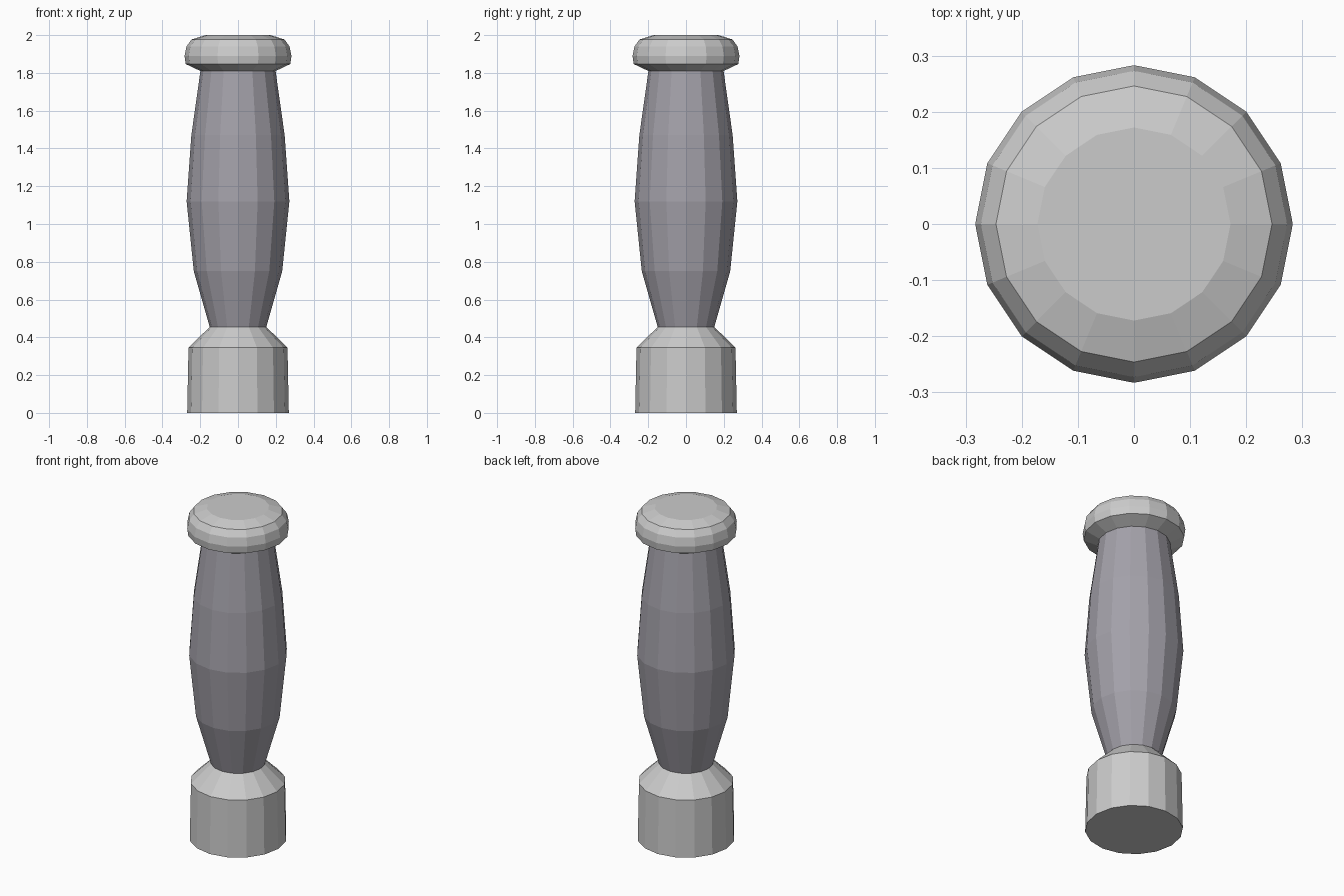
import bpy, bmesh
from math import cos, sin, pi

if "Cube" in bpy.data.objects:
    bpy.data.objects.remove(bpy.data.objects["Cube"])

SIDES = 16


def material(name, rgb):
    mat = bpy.data.materials.new(name)
    mat.diffuse_color = (*rgb, 1)
    mat.use_nodes = True
    mat.node_tree.nodes["Principled BSDF"].inputs["Base Color"].default_value = mat.diffuse_color
    return mat


def turned(name, points, mat, close_bottom=False, close_top=False):
    """Flat-shaded lathe shape from (radius, height) points, ends closed on request."""
    bm = bmesh.new()
    rings = [[bm.verts.new((r * cos(2 * pi * i / SIDES), r * sin(2 * pi * i / SIDES), z))
              for i in range(SIDES)] for r, z in points]
    for a, b in zip(rings, rings[1:]):
        for i in range(SIDES):
            j = (i + 1) % SIDES
            bm.faces.new((a[i], a[j], b[j], b[i]))
    if close_bottom:
        bm.faces.new(rings[0][::-1])
    if close_top:
        bm.faces.new(rings[-1])
    mesh = bpy.data.meshes.new(name)
    bm.to_mesh(mesh)
    bm.free()
    mesh.materials.append(mat)
    obj = bpy.data.objects.new(name, mesh)
    bpy.context.collection.objects.link(obj)
    return obj


light = material("light_grey", (0.53, 0.535, 0.55))
dark = material("dark_grey", (0.37, 0.357, 0.40))

# Base block with sloping shoulder
turned("base", [(0.269, 0.0), (0.262, 0.345), (0.15, 0.455)], light, close_bottom=True)

# Bulging shaft
turned("shaft", [(0.15, 0.455), (0.234, 0.75), (0.272, 1.12), (0.247, 1.47), (0.199, 1.81)], dark)

# Rounded cap
turned("cap", [(0.199, 1.81), (0.277, 1.847), (0.283, 1.89), (0.273, 1.94),
               (0.246, 1.977), (0.172, 2.0)], light, close_top=True)
